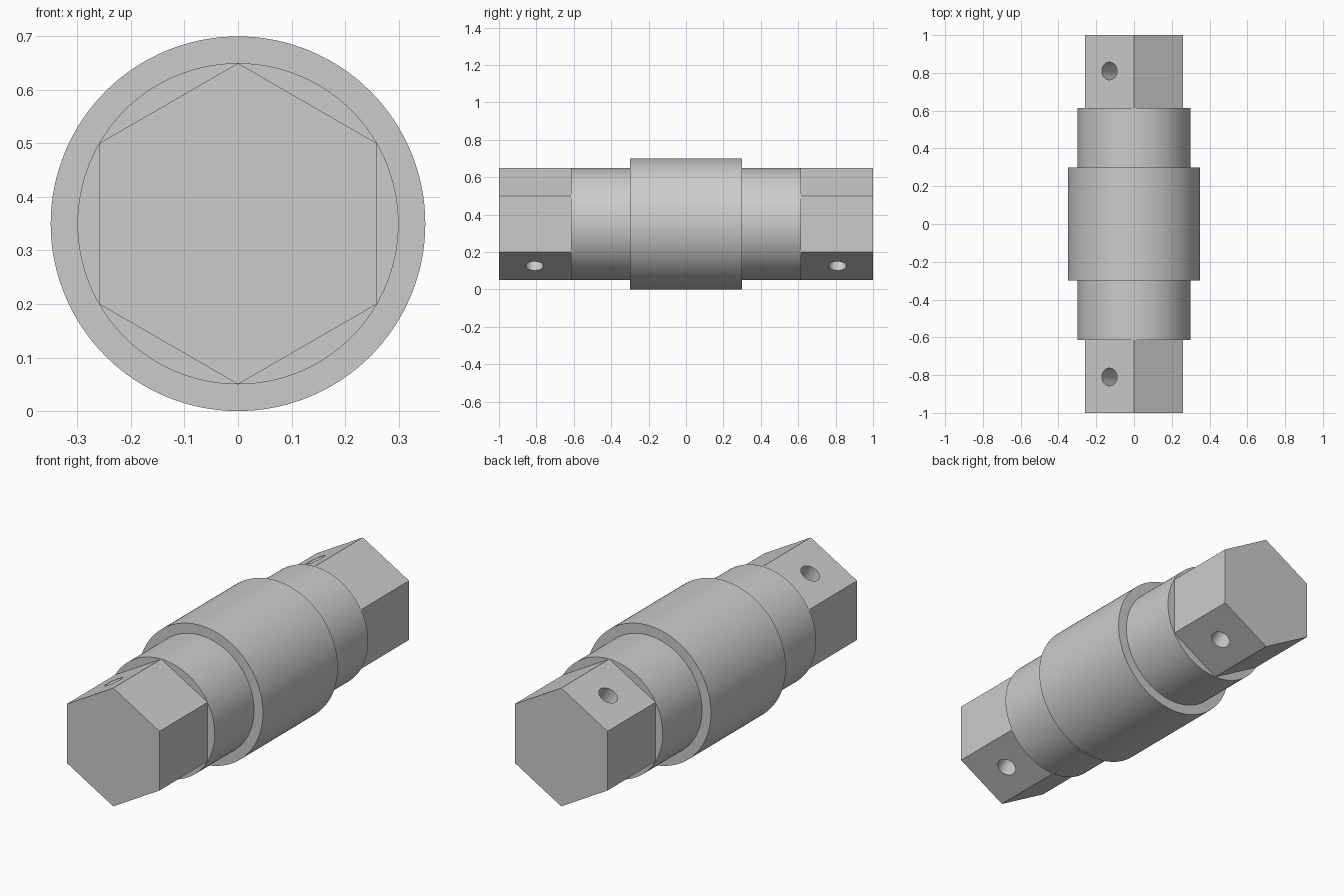
import bpy, bmesh, math
from mathutils import Matrix, Vector

AXIS_Z = 0.35      # height of the shaft's centre line
SHOULDER = 0.615   # where the round shaft meets the hexagonal ends

cube = bpy.data.objects.get("Cube")
if cube:
    bpy.data.objects.remove(cube, do_unlink=True)

grey = bpy.data.materials.new("steel_grey")
grey.use_nodes = True
colour = (0.6, 0.6, 0.6, 1)
grey.diffuse_color = colour
grey.node_tree.nodes["Principled BSDF"].inputs["Base Color"].default_value = colour


def turned_part(name, profile, sides):
    """Closed solid of rings (y, radius) along the y axis, a corner pointing up."""
    bm = bmesh.new()
    rings = []
    for y, r in profile:
        angles = [2 * math.pi * i / sides for i in range(sides)]
        rings.append([bm.verts.new((r * math.sin(a), y, AXIS_Z + r * math.cos(a)))
                      for a in angles])
    for a, b in zip(rings, rings[1:]):
        for i in range(sides):
            j = (i + 1) % sides
            bm.faces.new((a[i], a[j], b[j], b[i]))
    bm.faces.new(rings[0])
    bm.faces.new(rings[-1])
    bmesh.ops.recalc_face_normals(bm, faces=bm.faces)
    mesh = bpy.data.meshes.new(name)
    bm.to_mesh(mesh)
    bm.free()
    mesh.materials.append(grey)
    obj = bpy.data.objects.new(name, mesh)
    bpy.context.collection.objects.link(obj)
    return obj


def smooth(obj):
    bpy.ops.object.select_all(action="DESELECT")
    obj.select_set(True)
    bpy.context.view_layer.objects.active = obj
    bpy.ops.object.shade_smooth_by_angle(angle=math.radians(30))


def drill(obj, y):
    """Pin hole square to the upper right-hand flat, through to the opposite flat."""
    bm = bmesh.new()
    place = (Matrix.Translation(Vector((0, y, AXIS_Z)))
             @ Matrix.Rotation(math.radians(-30), 4, "Y"))
    bmesh.ops.create_cone(bm, cap_ends=True, segments=48, radius1=0.047,
                          radius2=0.047, depth=1, matrix=place)
    mesh = bpy.data.meshes.new("pin_hole_cutter")
    bm.to_mesh(mesh)
    bm.free()
    mesh.materials.append(grey)
    cutter = bpy.data.objects.new("pin_hole_cutter", mesh)
    cutter.hide_render = True
    bpy.context.collection.objects.link(cutter)
    mod = obj.modifiers.new("pin_hole", "BOOLEAN")
    mod.operation = "DIFFERENCE"
    mod.solver = "EXACT"
    mod.object = cutter
    bpy.context.view_layer.objects.active = obj
    bpy.ops.object.modifier_apply(modifier=mod.name)
    bpy.data.objects.remove(cutter, do_unlink=True)


# Round shaft with its wider central collar
shaft = turned_part("shaft_with_collar",
                    [(-SHOULDER, 0.3), (-0.3, 0.3), (-0.3, 0.35),
                     (0.3, 0.35), (0.3, 0.3), (SHOULDER, 0.3)], 128)
smooth(shaft)

# Hexagonal drive ends, each with a cross-drilled pin hole
for name, side in (("front_hex_end", -1), ("back_hex_end", 1)):
    end = turned_part(name, [(side * SHOULDER, 0.3), (side, 0.3)], 6)
    drill(end, side * 0.81)
    smooth(end)
